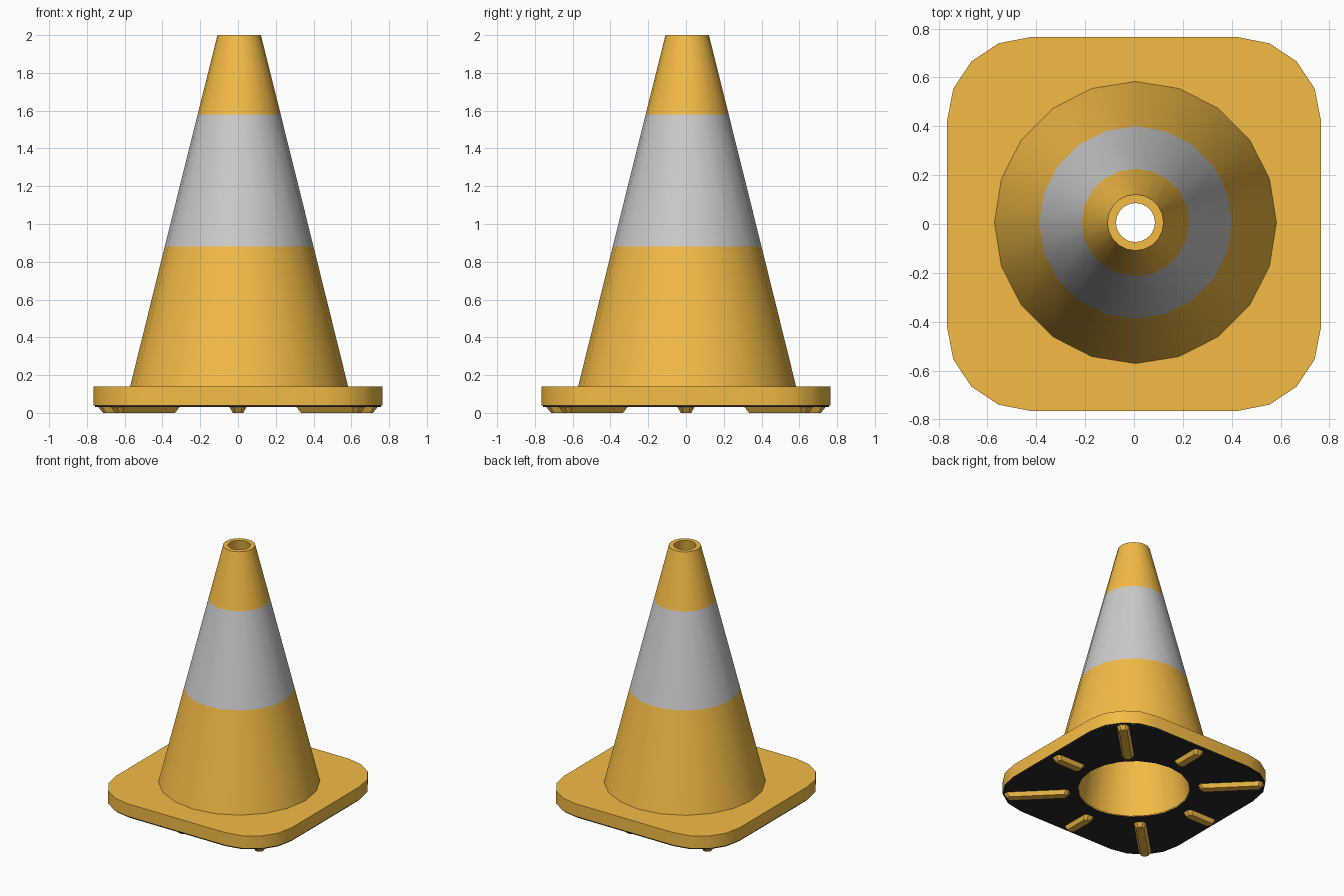
import bpy, bmesh
from math import cos, sin, pi

if "Cube" in bpy.data.objects:
    bpy.data.objects.remove(bpy.data.objects["Cube"])

SIDES = 20
OFFSET = 0.006  # the cone sits a hair off the plate centre


def material(name, rgb):
    m = bpy.data.materials.new(name)
    m.diffuse_color = (*rgb, 1)
    m.use_nodes = True
    m.node_tree.nodes["Principled BSDF"].inputs["Base Color"].default_value = m.diffuse_color
    return m


orange = material("orange", (0.9, 0.5, 0.06))
pale = material("pale_band", (0.8, 0.8, 0.8))
black = material("black", (0.02, 0.02, 0.02))


def circle(r, z):
    return [(r * cos(2 * pi * i / SIDES) + OFFSET,
             r * sin(2 * pi * i / SIDES) + OFFSET, z) for i in range(SIDES)]


def rounded_square(half, z, r=0.34):
    pts = []
    for k in range(4):
        mid = pi / 4 + k * pi / 2
        c = (half - r) * 2 ** 0.5
        for j in range(5):
            a = k * pi / 2 + j * pi / 8
            pts.append((c * cos(mid) + r * cos(a), c * sin(mid) + r * sin(a), z))
    return pts


def finish(name, bm, mats):
    me = bpy.data.meshes.new(name)
    bm.to_mesh(me)
    bm.free()
    for m in mats:
        me.materials.append(m)
    ob = bpy.data.objects.new(name, me)
    bpy.context.collection.objects.link(ob)
    bpy.ops.object.select_all(action='DESELECT')
    ob.select_set(True)
    bpy.context.view_layer.objects.active = ob
    return ob


def loft(name, rings, mats, slots=None):
    """Skin consecutive rings with quads; slots gives the material per strip."""
    bm = bmesh.new()
    loops = [[bm.verts.new(p) for p in ring] for ring in rings]
    for s, (a, b) in enumerate(zip(loops, loops[1:])):
        n = len(a)
        for i in range(n):
            j = (i + 1) % n
            f = bm.faces.new((a[i], b[i], b[j], a[j]))
            f.material_index = slots[s] if slots else 0
    finish(name, bm, mats)
    bpy.ops.object.shade_smooth_by_angle(angle=pi / 6)


# Hollow cone: inner wall, top rim, then three outer bands
loft("cone", [circle(0.40, 0.035), circle(0.08, 2.0), circle(0.115, 2.0),
              circle(0.22, 1.58), circle(0.394, 0.88), circle(0.577, 0.14)],
     [orange, pale], [0, 0, 0, 1, 0])

# Base plate and its black underside
loft("base_plate", [circle(0.577, 0.14), rounded_square(0.765, 0.14),
                    rounded_square(0.765, 0.04)], [orange])
loft("underside_pad", [rounded_square(0.765, 0.04), rounded_square(0.757, 0.04),
                       rounded_square(0.757, 0.03), circle(0.40, 0.03)], [black])


def foot_rib(name, angle, r0, r1):
    """Tapered bar with clipped ends, pointing away from the centre."""
    bm = bmesh.new()
    layers = []
    for z, w, e in ((0.032, 0.045, 0.0), (0.0, 0.028, 0.025)):
        a, b, c = r0 + e, r1 - e, w * 0.5
        outline = [(a + w - c, -w), (b - w + c, -w), (b, -c), (b, c),
                   (b - w + c, w), (a + w - c, w), (a, c), (a, -c)]
        layers.append([bm.verts.new((x * cos(angle) - y * sin(angle),
                                     x * sin(angle) + y * cos(angle), z))
                       for x, y in outline])
    top, low = layers
    for i in range(8):
        j = (i + 1) % 8
        bm.faces.new((top[i], low[i], low[j], top[j]))
    bm.faces.new(low[::-1])
    bm.faces.new(top)
    finish(name, bm, [orange])


# Eight ribs: short ones on the axes, long ones toward the corners
for k in range(4):
    foot_rib(f"short_foot_rib_{k + 1}", k * pi / 2, 0.48, 0.74)
    foot_rib(f"long_foot_rib_{k + 1}", pi / 4 + k * pi / 2, 0.46, 0.93)
